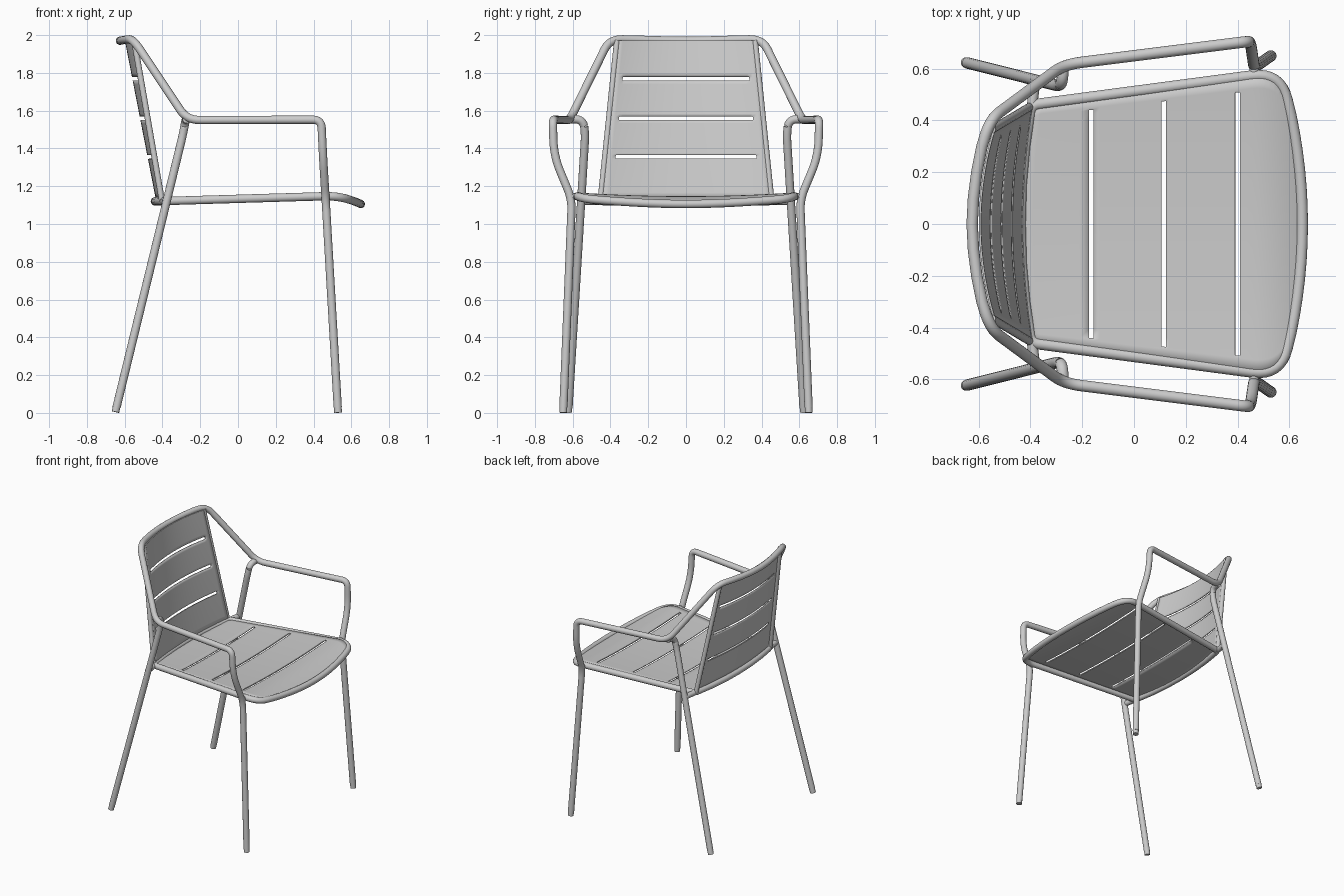
import bpy, bmesh
from mathutils import Vector

if "Cube" in bpy.data.objects:
    bpy.data.objects.remove(bpy.data.objects["Cube"])

R = 0.022  # main tube radius


def smooth(ob):
    bpy.ops.object.select_all(action='DESELECT')
    ob.select_set(True)
    bpy.context.view_layer.objects.active = ob
    if ob.type == 'CURVE':
        bpy.ops.object.convert(target='MESH')
    bpy.ops.object.shade_smooth_by_angle(angle=0.7)


def rounded(pts, n=8):
    """Polyline of (x, y, z[, fillet length]) with its corners rounded."""
    out = [Vector(pts[0][:3])]
    for a, p, b in zip(pts, pts[1:], pts[2:]):
        a, c, b, f = Vector(a[:3]), Vector(p[:3]), Vector(b[:3]), (p[3] if len(p) > 3 else 0)
        if not f:
            out.append(c)
            continue
        s, e = c + (a - c).normalized() * f, c + (b - c).normalized() * f
        for i in range(n + 1):
            t = i / n
            out.append(s * (1 - t) ** 2 + c * 2 * t * (1 - t) + e * t * t)
    return out + [Vector(pts[-1][:3])]


def flip(pts):
    return [Vector((p.x, -p.y, p.z)) for p in pts]


def tube(name, pts, r=R, closed=False):
    cu = bpy.data.curves.new(name, 'CURVE')
    cu.dimensions = '3D'
    cu.bevel_depth, cu.bevel_resolution, cu.use_fill_caps = r, 6, True
    sp = cu.splines.new('POLY')
    sp.points.add(len(pts) - 1)
    for q, p in zip(sp.points, pts):
        q.co = (*p, 1)
    sp.use_cyclic_u = closed
    ob = bpy.data.objects.new(name, cu)
    bpy.context.collection.objects.link(ob)
    smooth(ob)


def sheet(name, lo, hi, slots, slot_w, frac, surface):
    """Thin curved panel surface(u, v), v in -1..1, with cross slots left open."""
    us = sorted([lo + (hi - lo) * (1 - (1 - i / 40) ** 1.5) for i in range(41)]
                + [s + d * slot_w / 2 for s in slots for d in (-1, 1)])
    us = [u for u in us if not any(abs(u - s) < slot_w / 2 - 1e-5 for s in slots)]
    vs = sorted([-1 + i / 12 for i in range(25)] + [-frac, frac])
    bm = bmesh.new()
    g = [[bm.verts.new(surface(u, v)) for v in vs] for u in us]
    for i in range(len(us) - 1):
        um = (us[i] + us[i + 1]) / 2
        in_slot = any(abs(um - s) < slot_w / 2 for s in slots)
        for j in range(len(vs) - 1):
            if in_slot and abs(vs[j] + vs[j + 1]) / 2 < frac:
                continue
            bm.faces.new((g[i][j], g[i + 1][j], g[i + 1][j + 1], g[i][j + 1]))
    bmesh.ops.remove_doubles(bm, verts=bm.verts, dist=1e-4)
    bmesh.ops.recalc_face_normals(bm, faces=bm.faces)
    me = bpy.data.meshes.new(name)
    bm.to_mesh(me)
    bm.free()
    ob = bpy.data.objects.new(name, me)
    bpy.context.collection.objects.link(ob)
    m = ob.modifiers.new('thickness', 'SOLIDIFY')
    m.thickness, m.offset = 0.008, 0
    smooth(ob)


# Front legs, armrests and top rail: one continuous tube
half = rounded([(0.528, 0.649, 0.03), (0.464, 0.604, 1.13, 0.06), (0.45, 0.70, 1.36, 0.09),
                (0.441, 0.705, 1.552, 0.045), (-0.27, 0.616, 1.55, 0.07),
                (-0.555, 0.405, 1.978, 0.07), (-0.587, 0.3, 1.977), (-0.607, 0.2, 1.974),
                (-0.62, 0.1, 1.971), (-0.625, 0, 1.97)])
tube('front_legs_arms_and_top_rail', half + flip(half[:-1])[::-1])

for side, s in (('left', 1), ('right', -1)):
    # Back legs curve outward into the armrest bend
    leg = rounded([(-0.643, 0.622 * s, 0.03), (-0.29, 0.533 * s, 1.48, 0.05),
                   (-0.277, 0.545 * s, 1.555, 0.045), (-0.272, 0.616 * s, 1.555)])
    tube(f'{side}_back_leg', leg)
    # Foot caps
    tube(f'{side}_front_foot', [(0.53, 0.65 * s, 0.001), (0.528, 0.649 * s, 0.032)], 0.0205)
    tube(f'{side}_back_foot', [(-0.649, 0.6235 * s, 0.005), (-0.6425, 0.622 * s, 0.032)], 0.0205)
    # Joints between the seat frame and the legs
    tube(f'{side}_back_joint', [(-0.395, 0.45 * s, 1.121), (-0.38, 0.56 * s, 1.121)], 0.02)
    tube(f'{side}_front_joint', [(0.464, 0.57 * s, 1.145), (0.464, 0.605 * s, 1.145)], 0.018)
    # Side rails of the backrest
    tube(f'{side}_back_rail', [(-0.402, 0.453 * s, 1.12), (-0.55, 0.365 * s, 1.972)], 0.016)


# Seat frame
def seat_z(x):
    return 1.12 + 0.03 * (x + 0.44) - 1.3 * max(0, x - 0.46) ** 2


rim = rounded([(-0.44, 0, 0), (-0.436, 0.15, 0), (-0.422, 0.3, 0), (-0.397, 0.459, 0, 0.03),
               (0.565, 0.586, 0, 0.11)] + [(0.65 - 0.25 * y * y, y, 0)
                                          for y in (0.42, 0.35, 0.28, 0.21, 0.14, 0.07, 0)])
for p in rim:
    p.z = seat_z(p.x)
tube('seat_frame', rim + flip(rim[1:-1])[::-1], closed=True)


# Seat panel, width taken from the frame
def seat_width(x):
    edge = [p for p in rim if p.y > 0.44 or p.x > 0.5]
    for a, b in zip(edge, edge[1:]):
        if a.x <= x <= b.x:
            return a.y + (b.y - a.y) * (x - a.x) / (b.x - a.x)
    return 0.459 if x < 0 else 0


def seat_surface(x, v):
    y = seat_width(x) * v
    bow = 0.043 * (1 - v * v) * max(0, (-0.18 - x) / 0.215)
    return x - bow, y, seat_z(x) + 0.016 - 0.02 * (1 - (y / 0.58) ** 2)


sheet('seat_panel', -0.395, 0.65, (-0.165, 0.115, 0.4), 0.018, 0.9, seat_surface)


# Backrest panel, bowed backwards
def back_surface(z, v):
    t = (z - 1.12) / 0.852
    return -0.392 - 0.148 * t - (0.037 + 0.018 * t) * (1 - v * v), (0.453 - 0.088 * t) * v, z


sheet('backrest_panel', 1.135, 1.972, (1.355, 1.56, 1.77), 0.02, 0.87, back_surface)
